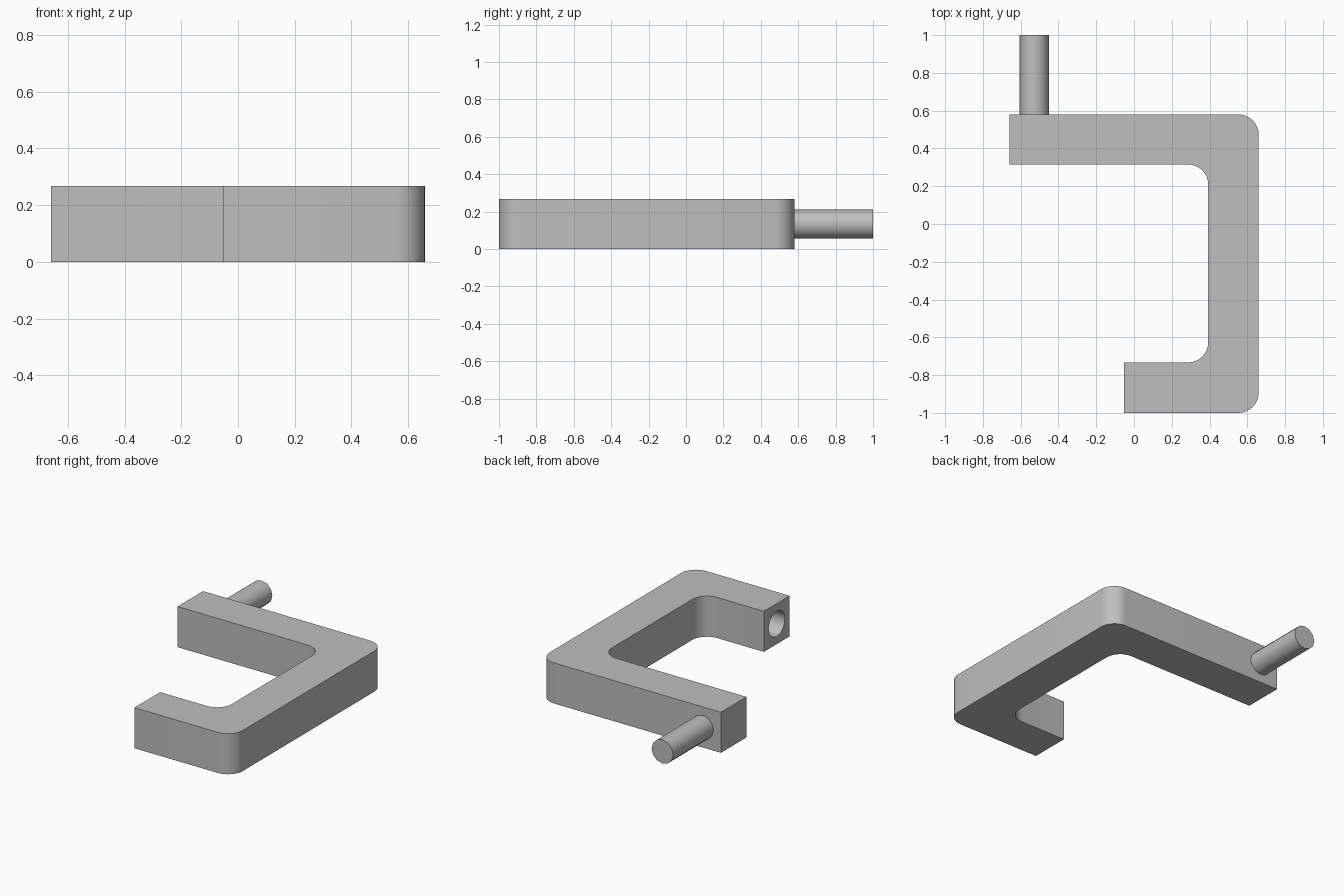
import bpy, bmesh, math
from mathutils import Vector

cube = bpy.data.objects.get("Cube")
if cube:
    bpy.data.objects.remove(cube, do_unlink=True)

HEIGHT = 0.267
MID = HEIGHT / 2

grey = bpy.data.materials.new("plain grey")
grey.use_nodes = True
colour = (0.52, 0.52, 0.52, 1)
grey.diffuse_color = colour
grey.node_tree.nodes["Principled BSDF"].inputs["Base Color"].default_value = colour


def smooth(obj, degrees):
    bpy.ops.object.select_all(action="DESELECT")
    obj.select_set(True)
    bpy.context.view_layer.objects.active = obj
    bpy.ops.object.shade_smooth_by_angle(angle=math.radians(degrees))


def rod(name, radius, start, end):
    """Twelve-sided cylinder between two points."""
    start, end = Vector(start), Vector(end)
    axis = end - start
    bpy.ops.mesh.primitive_cylinder_add(
        vertices=12, radius=radius, depth=axis.length, location=(start + end) / 2,
        rotation=axis.to_track_quat("Z", "Y").to_euler())
    obj = bpy.context.object
    obj.name = name
    obj.data.materials.append(grey)
    return obj


# Hook-shaped bracket: outline extruded upward, with rounded bends
outline = [(-0.66, 0.315), (-0.66, 0.58), (0.66, 0.58), (0.66, -1),
           (-0.053, -1), (-0.053, -0.733), (0.393, -0.733), (0.393, 0.315)]
bends = {outline[i] for i in (2, 3, 6, 7)}

bm = bmesh.new()
base = bm.faces.new([bm.verts.new((x, y, 0)) for x, y in outline])
top = bmesh.ops.extrude_face_region(bm, geom=[base])["geom"]
bmesh.ops.translate(bm, vec=(0, 0, HEIGHT),
                    verts=[v for v in top if isinstance(v, bmesh.types.BMVert)])


def is_bend(edge):
    a, b = (v.co for v in edge.verts)
    upright = abs(a.z - b.z) > HEIGHT / 2
    return upright and any(math.dist(a.xy, p) < 0.001 for p in bends)


bmesh.ops.bevel(bm, geom=[e for e in bm.edges if is_bend(e)], offset=0.107,
                segments=8, profile=0.5, affect="EDGES")
bmesh.ops.recalc_face_normals(bm, faces=bm.faces)
mesh = bpy.data.meshes.new("bracket")
bm.to_mesh(mesh)
bm.free()
mesh.materials.append(grey)
bracket = bpy.data.objects.new("bracket", mesh)
bpy.context.collection.objects.link(bracket)

# Blind socket in the end of the short arm
cutter = rod("socket_cutter", 0.085, (-0.15, -0.867, MID), (0.367, -0.867, MID))
smooth(cutter, 40)
cutter.hide_render = True
smooth(bracket, 40)
cut = bracket.modifiers.new("socket", "BOOLEAN")
cut.operation = "DIFFERENCE"
cut.solver = "EXACT"
cut.object = cutter
bpy.context.view_layer.objects.active = bracket
bpy.ops.object.modifier_apply(modifier=cut.name)
bpy.data.objects.remove(cutter, do_unlink=True)
smooth(bracket, 40)

# Pin standing out from the back of the long arm
pin = rod("pin", 0.078, (-0.528, 0.57, MID), (-0.528, 1, MID))
smooth(pin, 40)
